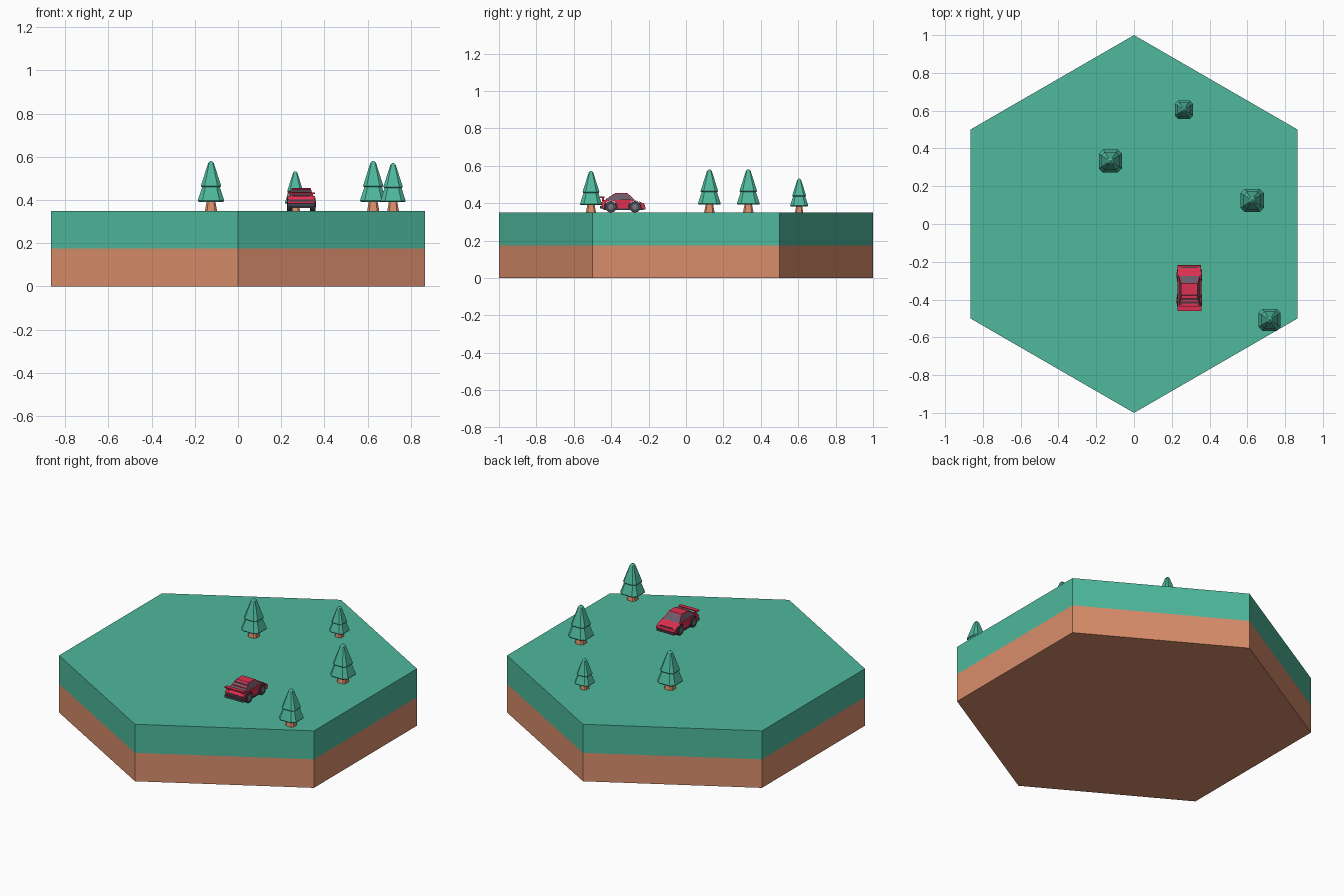
import bpy, bmesh, math

if "Cube" in bpy.data.objects:
    bpy.data.objects.remove(bpy.data.objects["Cube"])


def mat(name, r, g, b):
    m = bpy.data.materials.new(name)
    lin = [((c / 255 + 0.055) / 1.055) ** 2.4 for c in (r, g, b)]
    m.diffuse_color = (*lin, 1)
    m.use_nodes = True
    m.node_tree.nodes["Principled BSDF"].inputs["Base Color"].default_value = m.diffuse_color
    return m


GREEN = mat("grass green", 78, 184, 156)
DIRT = mat("dirt brown", 217, 141, 107)
RED = mat("car red", 222, 48, 82)
DARK = mat("dark grey", 70, 68, 78)
GLASS = mat("window grey", 104, 92, 104)
HUB = mat("hub grey", 120, 118, 128)


def finish(name, bm, mats):
    bmesh.ops.recalc_face_normals(bm, faces=bm.faces)
    me = bpy.data.meshes.new(name)
    bm.to_mesh(me)
    bm.free()
    for m in mats:
        me.materials.append(m)
    ob = bpy.data.objects.new(name, me)
    bpy.context.collection.objects.link(ob)
    return ob


def loft(bm, rings):
    """Skin a stack of equal-length rings and cap both ends."""
    vs = [[bm.verts.new(p) for p in ring] for ring in rings]
    n = len(vs[0])
    for a, b in zip(vs, vs[1:]):
        for i in range(n):
            j = (i + 1) % n
            bm.faces.new((a[i], a[j], b[j], b[i]))
    bm.faces.new(vs[0])
    bm.faces.new(vs[-1])


def box(bm, x0, x1, y0, y1, z0, z1):
    loft(bm, [[(x0, y0, z), (x1, y0, z), (x1, y1, z), (x0, y1, z)] for z in (z0, z1)])


# Hexagonal ground tile: dirt below, grass above
bm = bmesh.new()
loft(bm, [[(math.sin(k * math.pi / 3), math.cos(k * math.pi / 3), z) for k in range(6)]
          for z in (0, 0.175, 0.35)])
for f in bm.faces:
    f.material_index = 1 if f.calc_center_median().z < 0.175 else 0
finish("ground_tile", bm, [GREEN, DIRT])


# Trees: chamfered square sections
def section(h, z):
    c = h * 0.64
    return [(h, -c, z), (h, c, z), (c, h, z), (-c, h, z),
            (-h, c, z), (-h, -c, z), (-c, -h, z), (c, -h, z)]


def tree(i, x, y, s):
    for part, rings, m in (
            ("trunk", [(0.028, 0), (0.019, 0.05)], DIRT),
            ("lower_branches", [(0.057, 0.042), (0.061, 0.048), (0.036, 0.125)], GREEN),
            ("upper_branches", [(0.043, 0.110), (0.047, 0.115), (0.013, 0.222), (0.004, 0.231)], GREEN)):
        bm = bmesh.new()
        loft(bm, [section(h, z) for h, z in rings])
        ob = finish(f"tree_{i}_{part}", bm, [m])
        ob.location = (x, y, 0.35)
        ob.scale = (s, s, s)


for i, t in enumerate([(0.265, 0.605, 0.79), (-0.125, 0.333, 1.0),
                       (0.626, 0.125, 1.0), (0.718, -0.508, 0.96)]):
    tree(i + 1, *t)

# Car, nose towards +y
CX, WR, WZ = 0.293, 0.031, 0.381
AXLES = (-0.402, -0.273)

# Body side profile with wheel arches
prof = [(-0.448, 0.37), (-0.453, 0.402), (-0.443, 0.418), (-0.30, 0.419),
        (-0.245, 0.408), (-0.222, 0.396), (-0.218, 0.384), (-0.224, 0.368)]
for ay in reversed(AXLES):
    for k in range(7):
        a = math.radians(-20 + k * 220 / 6)
        prof.append((ay + 0.035 * math.cos(a), WZ + 0.035 * math.sin(a)))
bm = bmesh.new()
loft(bm, [[(CX + x, y, z) for y, z in prof] for x in (-0.063, 0.063)])
finish("car_body", bm, [RED])

# Cabin with inset windows
bm = bmesh.new()
loft(bm, [[(CX - w, y0, z), (CX + w, y0, z), (CX + w, y1, z), (CX - w, y1, z)]
          for w, y0, y1, z in ((0.057, -0.435, -0.272, 0.416), (0.043, -0.375, -0.315, 0.456))])
bmesh.ops.recalc_face_normals(bm, faces=bm.faces)
sides = [f for f in bm.faces if 0.42 < f.calc_center_median().z < 0.45]
bmesh.ops.inset_individual(bm, faces=sides, thickness=0.007, depth=-0.001)
for f in sides:
    f.material_index = 1
finish("car_cabin", bm, [RED, GLASS])

# Rear window slats
bm = bmesh.new()
for y, z in ((-0.425, 0.420), (-0.408, 0.433), (-0.391, 0.446)):
    box(bm, CX - 0.042, CX + 0.042, y - 0.003, y + 0.009, z, z + 0.004)
finish("rear_slats", bm, [RED])

# Spoiler on two struts
bm = bmesh.new()
box(bm, CX - 0.064, CX + 0.064, -0.460, -0.436, 0.429, 0.435)
for s in (-0.045, 0.045):
    box(bm, CX + s - 0.004, CX + s + 0.004, -0.450, -0.438, 0.412, 0.431)
finish("spoiler", bm, [RED])

# Dark underbody and bumpers
bm = bmesh.new()
box(bm, CX - 0.045, CX + 0.045, -0.44, -0.228, 0.364, 0.402)
box(bm, CX - 0.064, CX + 0.064, -0.460, -0.445, 0.371, 0.386)
box(bm, CX - 0.060, CX + 0.060, -0.228, -0.2165, 0.367, 0.380)
box(bm, CX - 0.064, CX + 0.064, -0.368, -0.307, 0.364, 0.373)
finish("underbody_and_bumpers", bm, [DARK])

# Rear light panel
bm = bmesh.new()
box(bm, CX - 0.056, CX + 0.056, -0.456, -0.448, 0.393, 0.402)
finish("rear_light_panel", bm, [DARK])


# Wheels and hubs
def disc(name, x0, x1, y, r, m):
    bm = bmesh.new()
    loft(bm, [[(x, y + r * math.cos(k * math.pi / 6), WZ + r * math.sin(k * math.pi / 6))
               for k in range(12)] for x in (x0, x1)])
    finish(name, bm, [m])


for end, y in zip(("rear", "front"), AXLES):
    for side, s in (("left", -1), ("right", 1)):
        disc(f"{end}_{side}_wheel", CX + s * 0.040, CX + s * 0.066, y, WR, DARK)
        disc(f"{end}_{side}_hub", CX + s * 0.065, CX + s * 0.067, y, 0.015, HUB)
